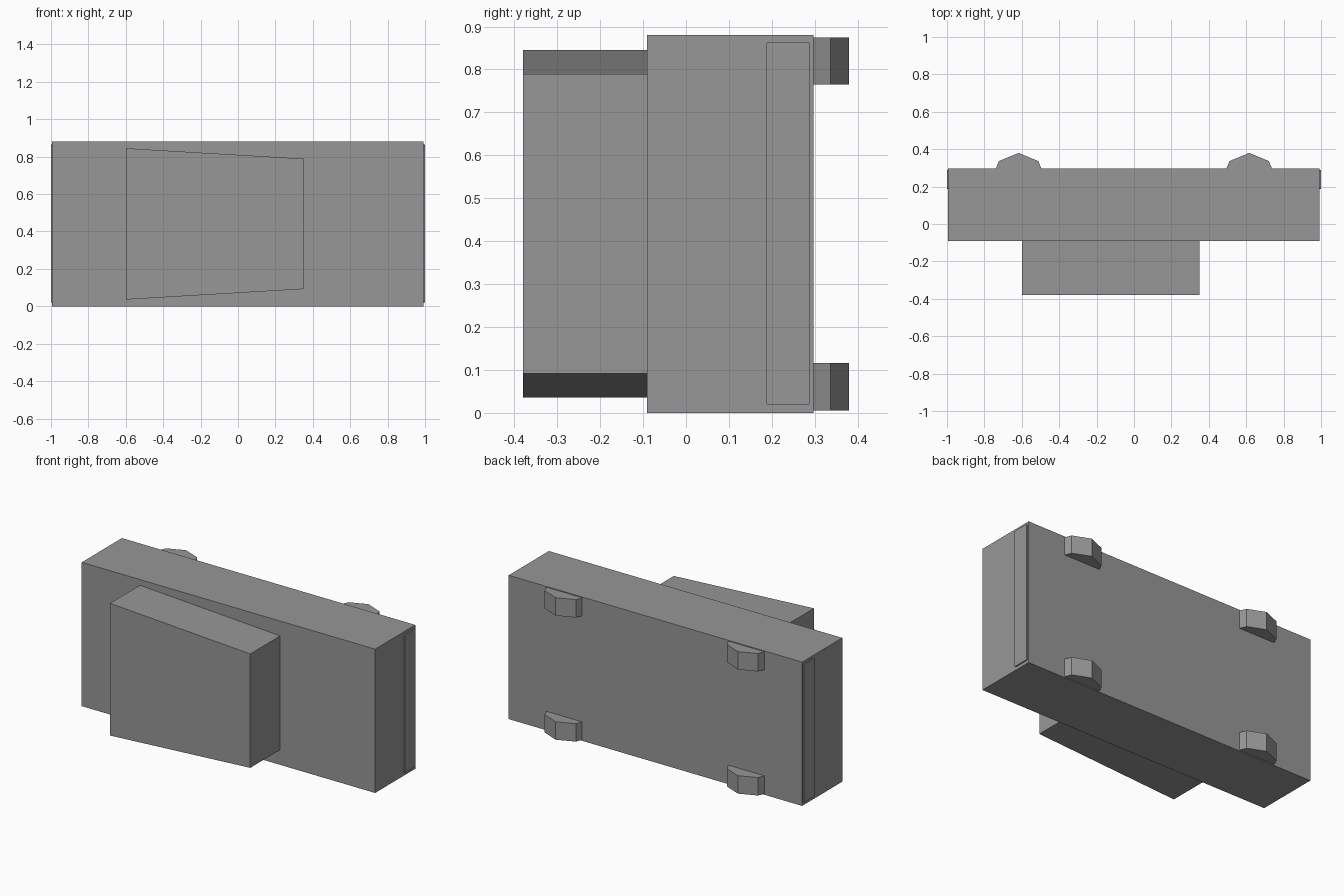
import bpy, bmesh, math

if "Cube" in bpy.data.objects:
    bpy.data.objects.remove(bpy.data.objects["Cube"])

# Dark grey paint shared by every part
paint = bpy.data.materials.new("dark_grey")
paint.diffuse_color = (0.31, 0.31, 0.31, 1)
paint.use_nodes = True
paint.node_tree.nodes["Principled BSDF"].inputs["Base Color"].default_value = paint.diffuse_color


def prism(name, pts, to3d, a, b):
    """Extrude a 2D outline between depths a and b."""
    bm = bmesh.new()
    lo = [bm.verts.new(to3d(p, a)) for p in pts]
    hi = [bm.verts.new(to3d(p, b)) for p in pts]
    bm.faces.new(lo)
    bm.faces.new(hi[::-1])
    n = len(pts)
    for i in range(n):
        j = (i + 1) % n
        bm.faces.new((lo[j], lo[i], hi[i], hi[j]))
    bmesh.ops.recalc_face_normals(bm, faces=bm.faces)
    me = bpy.data.meshes.new(name)
    bm.to_mesh(me)
    bm.free()
    me.materials.append(paint)
    ob = bpy.data.objects.new(name, me)
    bpy.context.collection.objects.link(ob)
    return ob


def along_y(p, d):
    return (p[0], d, p[1])


def along_z(p, d):
    return (p[0], p[1], d)


def along_x(p, d):
    return (d, p[0], p[1])


def rect(u0, u1, v0, v1, c=0):
    """Rectangle outline, with corners cut by c if given."""
    if not c:
        return [(u0, v0), (u1, v0), (u1, v1), (u0, v1)]
    return [(u0 + c, v0), (u1 - c, v0), (u1, v0 + c), (u1, v1 - c),
            (u1 - c, v1), (u0 + c, v1), (u0, v1 - c), (u0, v0 + c)]


# Car lying on its side: main body slab
prism("body", rect(-0.994, 0.992, 0, 0.88), along_y, -0.091, 0.297)

# Cabin tapering toward one end
prism("cabin", [(-0.6, 0.036), (0.349, 0.092), (0.349, 0.789), (-0.6, 0.845)],
      along_y, -0.38, -0.091)

# Octagonal wheels, mostly sunk into the body
R = 0.149
for end, x in (("rear", -0.617), ("front", 0.616)):
    outline = [(x + R * math.sin(i * math.pi / 4),
                0.231 + R * math.cos(i * math.pi / 4)) for i in range(8)]
    for side, z in (("right", 0.006), ("left", 0.765)):
        prism(f"{end}_{side}_wheel", outline, along_z, z, z + 0.11)

# Thin bumpers standing slightly proud of both ends
for end, a, b in (("rear", -1.0, -0.95), ("front", 0.95, 1.0)):
    prism(f"{end}_bumper", rect(0.187, 0.288, 0.019, 0.864, 0.003), along_x, a, b)
